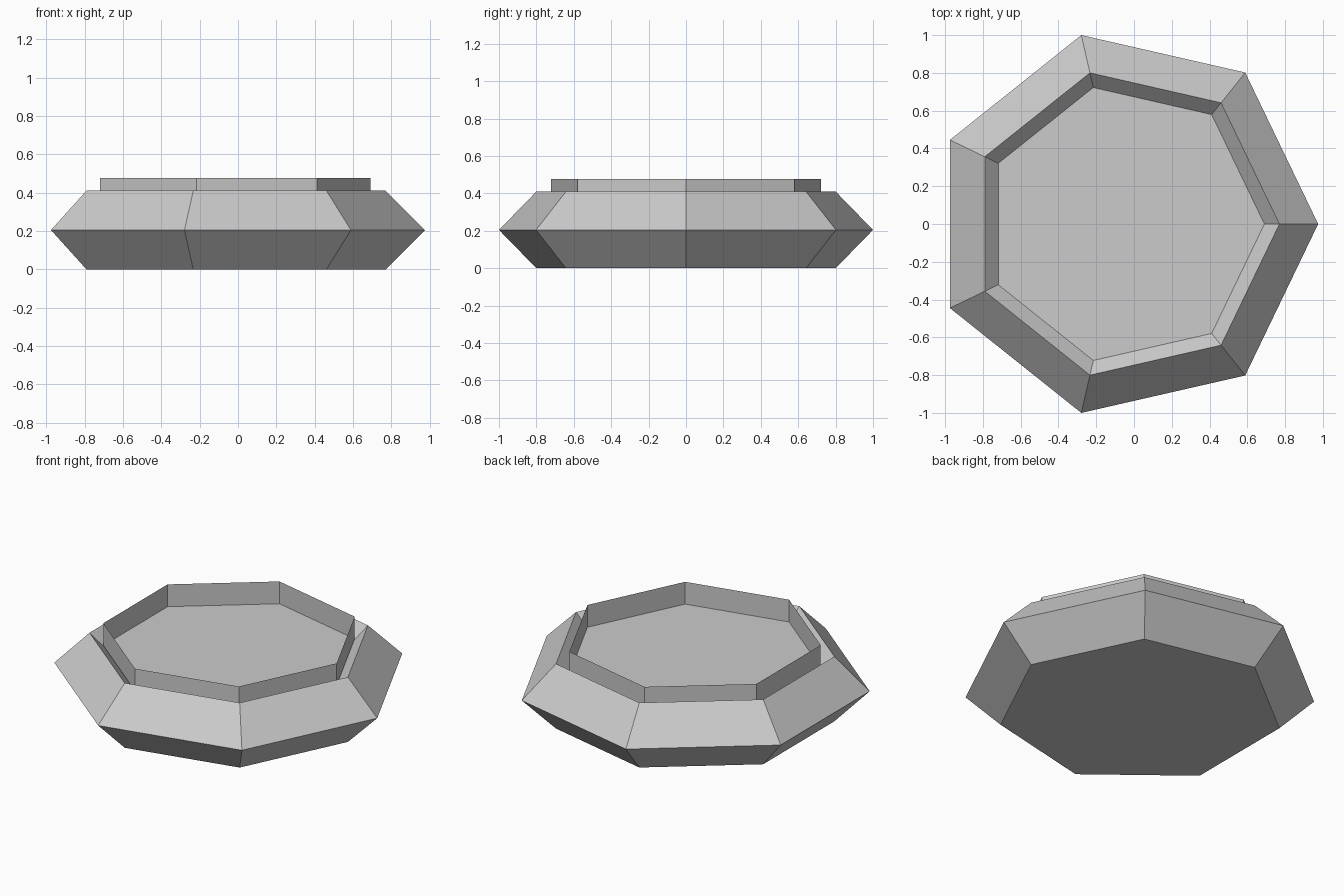
import bpy, bmesh
from math import cos, sin, tau

if "Cube" in bpy.data.objects:
    bpy.data.objects.remove(bpy.data.objects["Cube"])

SIDES = 7
X_OFF = -0.0507   # centres the heptagon's bounds on x = 0


def lathe(name, profile, closed=False, cap_start=False):
    """Sweep (radius, z) points around a seven-sided path."""
    bm = bmesh.new()
    rings = [[bm.verts.new((r * cos(tau * i / SIDES) + X_OFF, r * sin(tau * i / SIDES), z))
              for i in range(SIDES)] for r, z in profile]
    pairs = list(zip(rings, rings[1:]))
    if closed:
        pairs.append((rings[-1], rings[0]))
    for a, b in pairs:
        for i in range(SIDES):
            j = (i + 1) % SIDES
            bm.faces.new((a[i], a[j], b[j], b[i]))
    if cap_start:
        bm.faces.new(rings[0][::-1])
    me = bpy.data.meshes.new(name)
    bm.to_mesh(me)
    bm.free()
    ob = bpy.data.objects.new(name, me)
    bpy.context.collection.objects.link(ob)
    return ob


# Diamond-section outer ring
R, r = 0.8207, 0.205
lathe("outer_ring", [(R, 0), (R + r, r), (R, 2 * r), (R - r, r)], closed=True)

# Flat underside closing the ring
lathe("base_plate", [(R, 0), (R - r, r)], cap_start=True)

# Thin upright wall with a recessed floor
lathe("inner_tray", [(0.741, 0.335), (0.741, 0.476)], cap_start=True)
bpy.data.objects["inner_tray"].data.polygons[SIDES].flip()  # floor faces up
